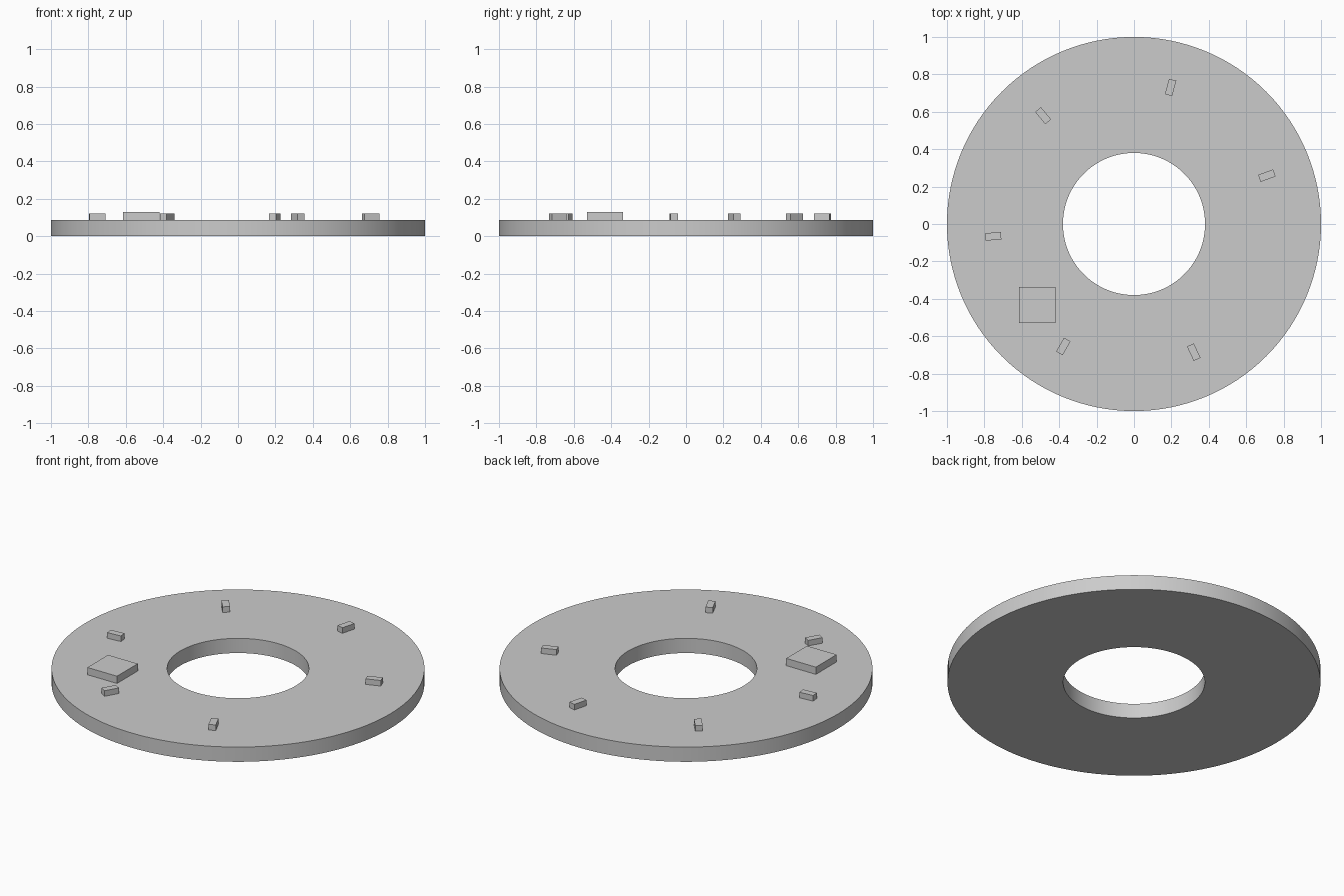
import bpy, bmesh
from math import radians, cos, sin, tau

if "Cube" in bpy.data.objects:
    bpy.data.objects.remove(bpy.data.objects["Cube"])

THICK = 0.087
SIDES = 128

grey = bpy.data.materials.new("plain grey")
grey.use_nodes = True
colour = (0.6, 0.6, 0.6, 1)
grey.diffuse_color = colour
grey.node_tree.nodes["Principled BSDF"].inputs["Base Color"].default_value = colour


def finish(bm, name):
    bmesh.ops.recalc_face_normals(bm, faces=bm.faces)
    mesh = bpy.data.meshes.new(name)
    bm.to_mesh(mesh)
    bm.free()
    mesh.materials.append(grey)
    obj = bpy.data.objects.new(name, mesh)
    bpy.context.collection.objects.link(obj)
    return obj


def block(name, size, location, turn=0):
    bm = bmesh.new()
    bmesh.ops.create_cube(bm, size=1)
    bmesh.ops.scale(bm, vec=size, verts=bm.verts)
    obj = finish(bm, name)
    obj.location = location
    obj.rotation_euler.z = turn
    return obj


# Flat ring: rectangular cross-section swept round the axis
bm = bmesh.new()
profile = [(0.38, 0), (1, 0), (1, THICK), (0.38, THICK)]
rings = [[bm.verts.new((r * cos(tau * i / SIDES), r * sin(tau * i / SIDES), z))
          for i in range(SIDES)] for r, z in profile]
for k in range(4):
    a, b = rings[k], rings[(k + 1) % 4]
    for i in range(SIDES):
        j = (i + 1) % SIDES
        bm.faces.new((a[i], a[j], b[j], b[i]))
ring = finish(bm, "ring_plate")
bpy.ops.object.select_all(action="DESELECT")
ring.select_set(True)
bpy.context.view_layer.objects.active = ring
bpy.ops.object.shade_smooth_by_angle(angle=radians(30))

# Small radial blocks, evenly stepped round the ring
for n in range(6):
    angle = radians(20 + 55 * n)
    block(f"small_block_{n + 1}", (0.085, 0.04, 0.033),
          (0.756 * cos(angle), 0.756 * sin(angle), THICK + 0.0165), angle)

# Square block
block("square_block", (0.194, 0.194, 0.043), (-0.518, -0.433, THICK + 0.0215))
